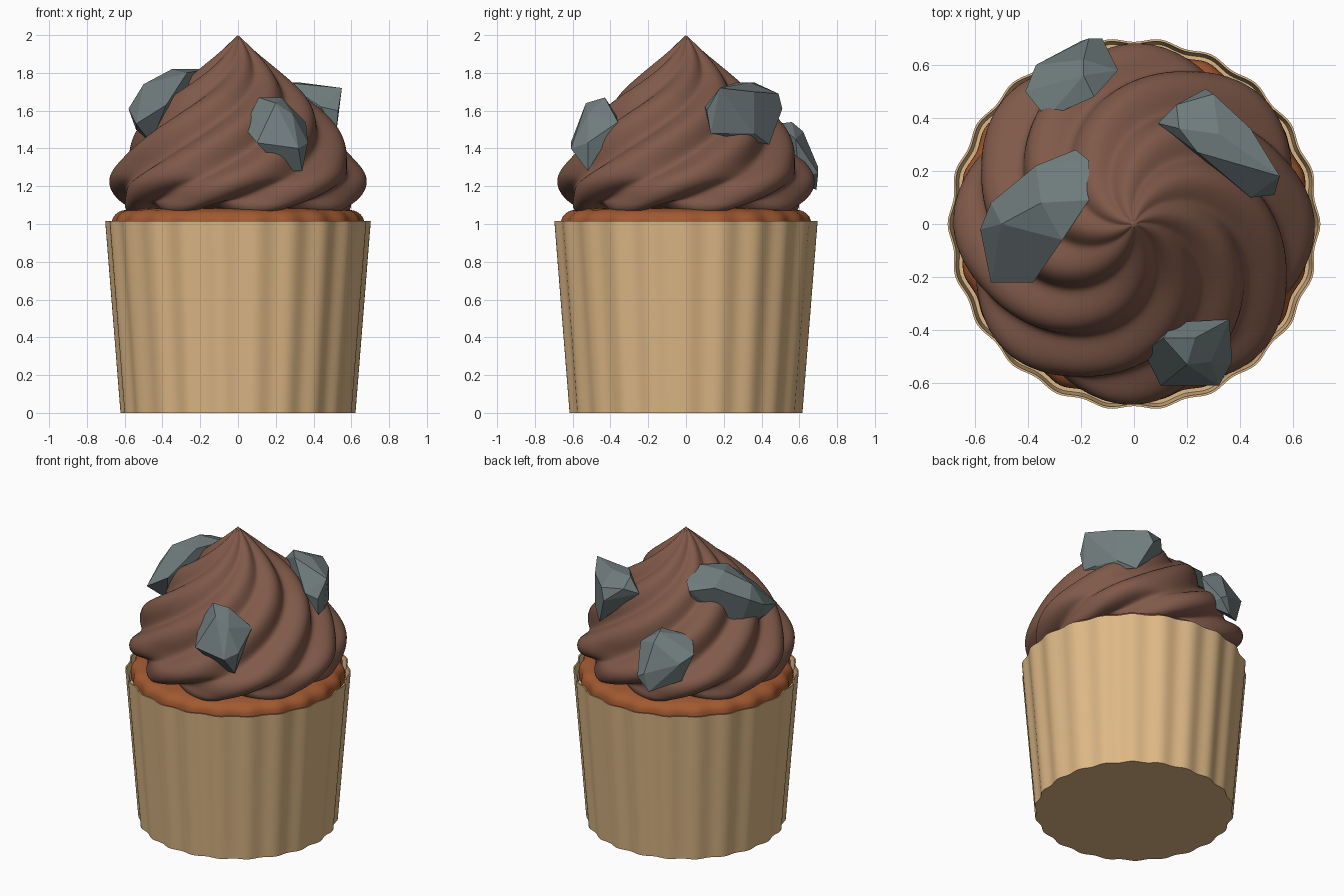
import bpy, bmesh, math
from mathutils import Vector

if "Cube" in bpy.data.objects:
    bpy.data.objects.remove(bpy.data.objects["Cube"])


def finish(name, bm, color, smooth=None):
    bmesh.ops.recalc_face_normals(bm, faces=bm.faces[:])
    mesh = bpy.data.meshes.new(name)
    bm.to_mesh(mesh)
    bm.free()
    obj = bpy.data.objects.new(name, mesh)
    bpy.context.collection.objects.link(obj)
    mat = bpy.data.materials.new(name + "_color")
    mat.diffuse_color = (*color, 1)
    mat.use_nodes = True
    mat.node_tree.nodes["Principled BSDF"].inputs["Base Color"].default_value = mat.diffuse_color
    mesh.materials.append(mat)
    if smooth:
        bpy.ops.object.select_all(action='DESELECT')
        obj.select_set(True)
        bpy.context.view_layer.objects.active = obj
        bpy.ops.object.shade_smooth_by_angle(angle=math.radians(smooth))
    return obj


def lathe(name, rows, segs, color, shape, smooth=40):
    """Revolve rows; shape(i, angle) gives (r, z). Both ends close to a point."""
    bm = bmesh.new()
    rings = []
    for i in range(rows):
        ring = []
        for k in range(segs):
            a = math.tau * k / segs
            r, z = shape(i, a)
            ring.append(bm.verts.new((r * math.cos(a), r * math.sin(a), z)))
        rings.append(ring)
    for lo, hi in zip(rings, rings[1:]):
        for k in range(segs):
            n = (k + 1) % segs
            bm.faces.new((lo[k], lo[n], hi[n], hi[k]))
    bmesh.ops.remove_doubles(bm, verts=bm.verts[:], dist=1e-5)
    return finish(name, bm, color, smooth)


def spline(pts, steps):
    p = [Vector(q) for q in pts]
    p = [2 * p[0] - p[1]] + p + [2 * p[-1] - p[-2]]
    out = []
    for i in range(1, len(p) - 2):
        a, b, c, d = p[i - 1:i + 3]
        for s in range(steps):
            t = s / steps
            out.append(0.5 * (2 * b + (c - a) * t + (2 * a - 5 * b + 4 * c - d) * t * t
                              + (3 * b - a - 3 * c + d) * t ** 3))
    return out + [p[-2]]


FLUTES = 22

# Fluted paper cup, thin walled above the cake
cup = [(0, 0), (0.614, 0), (0.695, 1.015), (0.687, 1.015), (0.675, 0.9), (0, 0.9)]


def cup_shape(i, a):
    r, z = cup[i]
    return (r + 0.008 * math.cos(FLUTES * a) if r else 0), z


lathe("paper_cup", len(cup), FLUTES * 10, (0.73, 0.48, 0.24), cup_shape)

# Cake top, following the flutes at its edge
cake = spline([(0.660, 0.95), (0.660, 1.01), (0.642, 1.05), (0.59, 1.075),
               (0.45, 1.085), (0, 1.085)], 4)


def cake_shape(i, a):
    r, z = cake[i]
    return r + 0.008 * (r / 0.66) ** 4 * math.cos(FLUTES * a), z


lathe("cake", len(cake), FLUTES * 10, (0.36, 0.10, 0.03), cake_shape)

# Twisted frosting with eight piped lobes
frost = spline([(0, 1.06), (0.3, 1.06), (0.54, 1.08), (0.61, 1.135), (0.645, 1.23),
                (0.59, 1.34), (0.525, 1.45), (0.445, 1.56), (0.35, 1.665),
                (0.238, 1.77), (0.117, 1.885), (0, 2.0)], 7)
START = 14
LAST = len(frost) - 1


def frost_shape(i, a):
    p = frost[i]
    if i in (0, LAST):
        return p.x, p.y
    tan = (frost[i + 1] - frost[i - 1]).normalized()
    t = (i - START) / (LAST - START)
    phi = a - math.radians(9) - 2.8 * t
    lobe = 2 * math.sqrt(math.cos(4 * phi) ** 2 + 0.12) - 1.35
    d = 0.048 * min(1, p.x / 0.5) * lobe
    return max(0.001, p.x + tan.y * d), p.y - tan.x * d


lathe("frosting_swirl", len(frost), 240, (0.215, 0.10, 0.067), frost_shape, 60)


# Angular chunks pushed into the frosting
def chunk(name, pts):
    bm = bmesh.new()
    for p in pts:
        bm.verts.new(p)
    res = bmesh.ops.convex_hull(bm, input=bm.verts[:])
    junk = {v for v in res["geom_interior"] + res["geom_unused"]
            if isinstance(v, bmesh.types.BMVert)}
    bmesh.ops.delete(bm, geom=list(junk), context='VERTS')
    bmesh.ops.dissolve_limit(bm, angle_limit=math.radians(12),
                             verts=bm.verts[:], edges=bm.edges[:])
    finish(name, bm, (0.16, 0.20, 0.205))


chunk("left_chunk", [
    (-0.22, 0.28, 1.72), (-0.17, 0.24, 1.76), (-0.17, 0.09, 1.82), (-0.27, -0.06, 1.80),
    (-0.38, -0.22, 1.63), (-0.54, -0.22, 1.53), (-0.58, -0.02, 1.61), (-0.54, 0.08, 1.67),
    (-0.37, 0.22, 1.76), (-0.35, 0.08, 1.82), (-0.50, 0.0, 1.74), (-0.46, -0.12, 1.43),
    (-0.54, -0.1, 1.50), (-0.46, 0.08, 1.46), (-0.22, 0.2, 1.55)])
chunk("right_chunk", [
    (0.09, 0.38, 1.66), (0.16, 0.45, 1.70), (0.27, 0.51, 1.61), (0.30, 0.49, 1.69),
    (0.55, 0.18, 1.72), (0.53, 0.11, 1.60), (0.44, 0.10, 1.62), (0.24, 0.27, 1.75),
    (0.32, 0.34, 1.75), (0.52, 0.13, 1.48), (0.35, 0.44, 1.42), (0.17, 0.36, 1.75),
    (0.50, 0.22, 1.48), (0.44, 0.36, 1.70), (0.44, 0.36, 1.48)])
chunk("front_chunk", [
    (0.11, -0.43, 1.67), (0.23, -0.43, 1.67), (0.20, -0.53, 1.64), (0.36, -0.36, 1.54),
    (0.37, -0.52, 1.43), (0.32, -0.61, 1.40), (0.10, -0.61, 1.43), (0.05, -0.51, 1.49),
    (0.07, -0.46, 1.59), (0.24, -0.52, 1.28), (0.34, -0.52, 1.28), (0.15, -0.37, 1.58),
    (0.29, -0.52, 1.58)])
chunk("back_chunk", [
    (-0.41, 0.50, 1.42), (-0.37, 0.60, 1.38), (-0.17, 0.70, 1.30), (-0.12, 0.70, 1.27),
    (-0.06, 0.58, 1.45), (-0.15, 0.48, 1.53), (-0.33, 0.40, 1.49), (-0.19, 0.56, 1.54),
    (-0.36, 0.56, 1.25), (-0.20, 0.69, 1.18), (-0.10, 0.60, 1.25), (-0.19, 0.62, 1.49)])
